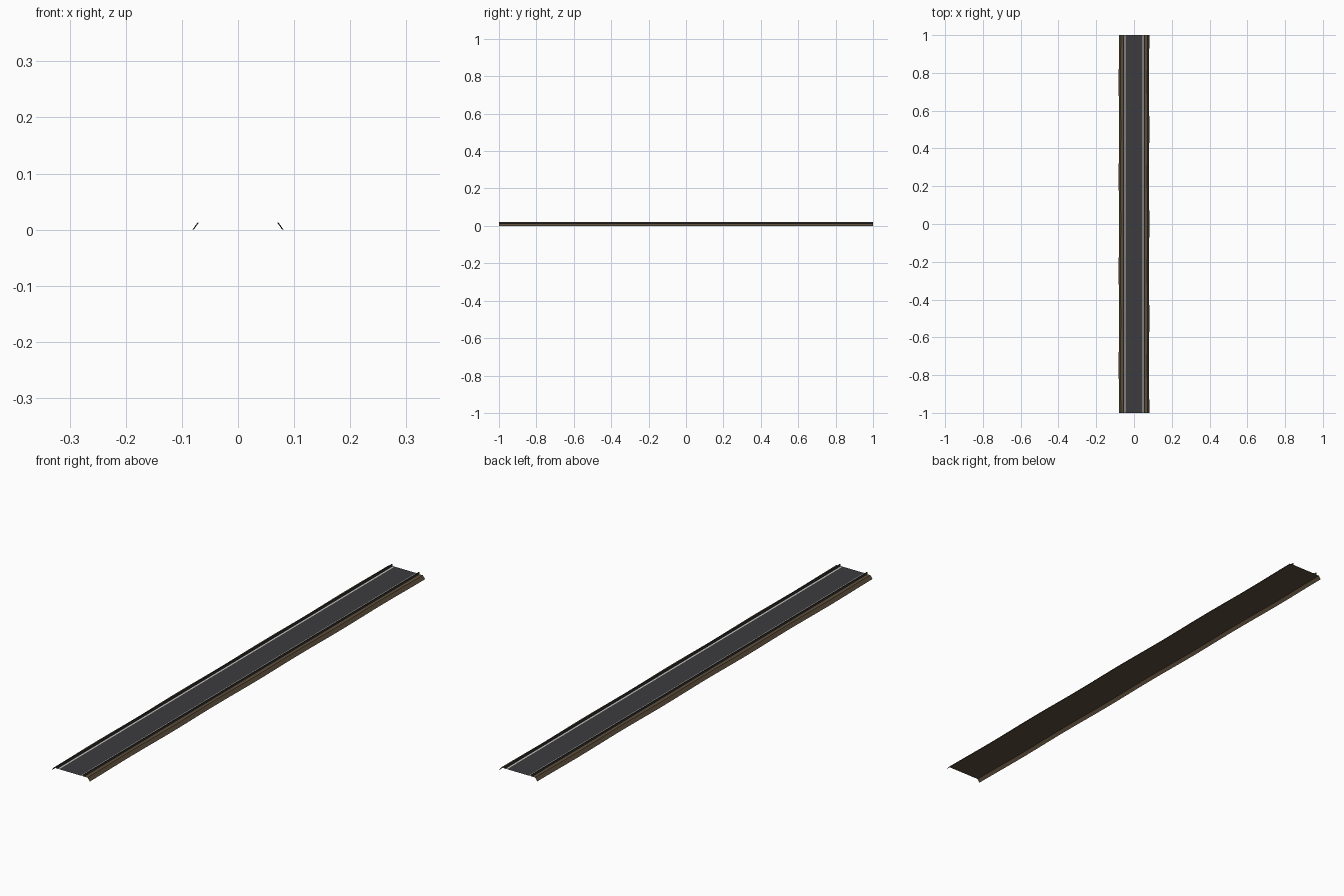
import bpy, math

if "Cube" in bpy.data.objects:
    bpy.data.objects.remove(bpy.data.objects["Cube"])

def mat(name, c):
    m = bpy.data.materials.new(name)
    m.diffuse_color = (*c, 1)
    m.use_nodes = True
    m.node_tree.nodes["Principled BSDF"].inputs["Base Color"].default_value = m.diffuse_color
    return m

EARTH = mat("brown_earth", (0.105, 0.073, 0.042))
ASPHALT = mat("dark_asphalt", (0.045, 0.045, 0.049))
PAINT = mat("pale_paint", (0.55, 0.54, 0.50))
RAIL = mat("dark_rail", (0.04, 0.037, 0.034))

def strip(name, profile, material, sway=0.0, rows=64):
    """Sweep an open (x, z) profile along y, optionally swaying sideways."""
    n = len(profile)
    verts, faces = [], []
    for r in range(rows + 1):
        y = -1 + 2 * r / rows
        dx = sway * math.cos(4 * math.pi * y)
        verts += [(x + dx, y, z) for x, z in profile]
    for r in range(rows):
        for i in range(n - 1):
            a = r * n + i
            faces.append((a, a + 1, a + n + 1, a + n))
    me = bpy.data.meshes.new(name)
    me.from_pydata(verts, [], faces)
    me.materials.append(material)
    ob = bpy.data.objects.new(name, me)
    bpy.context.collection.objects.link(ob)
    return ob

# Open earth embankment with a gently swaying outline
strip("embankment", [(-0.08, 0), (-0.071, 0.0125), (-0.058, 0.0125),
                     (0.058, 0.0125), (0.071, 0.0125), (0.08, 0)], EARTH, 0.0012)

# Road surface
strip("road_surface", [(-0.056, 0.0135), (0.056, 0.0135)], ASPHALT, rows=1)

# Edge lines and low side rails
for side, s in (("left", -1), ("right", 1)):
    line = sorted([(s * 0.045, 0.0142), (s * 0.051, 0.0142)])
    strip(side + "_edge_line", line, PAINT, rows=1)
    rail = sorted([(s * 0.0555, 0.013), (s * 0.0555, 0.021),
                   (s * 0.0575, 0.021), (s * 0.0575, 0.013)], key=lambda p: p[0])
    if s < 0:
        rail = [(-0.0575, 0.013), (-0.0575, 0.021), (-0.0555, 0.021), (-0.0555, 0.013)]
    else:
        rail = [(0.0555, 0.013), (0.0555, 0.021), (0.0575, 0.021), (0.0575, 0.013)]
    strip(side + "_side_rail", rail, RAIL, rows=1)
